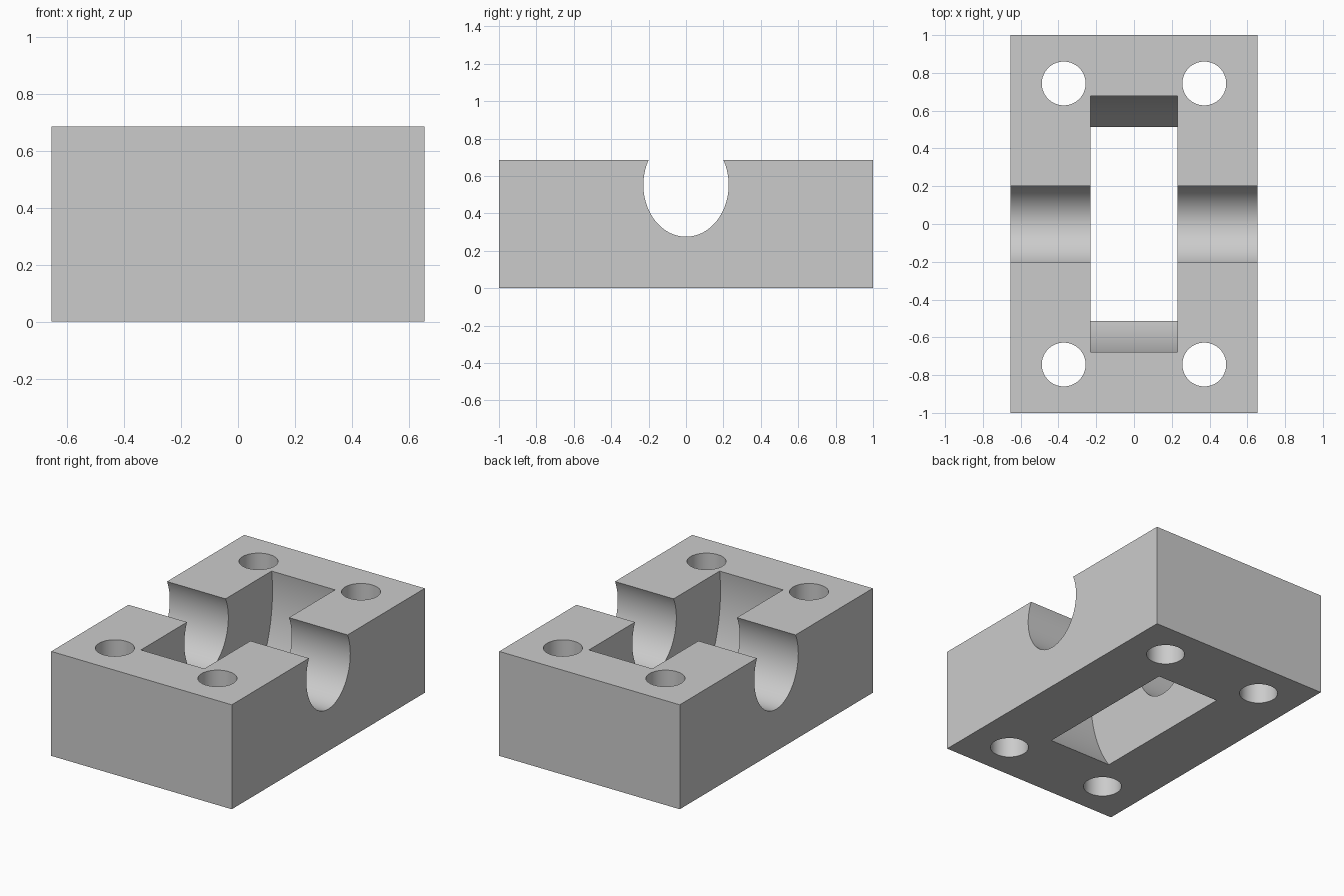
import bpy
import math
from mathutils import Matrix

cube = bpy.data.objects.get("Cube")
if cube:
    bpy.data.objects.remove(cube, do_unlink=True)

WIDTH, LENGTH, HEIGHT = 1.31, 2.0, 0.685
AXLE_Z = 0.552

grey = bpy.data.materials.new("plain grey")
grey.use_nodes = True
grey.diffuse_color = (0.6, 0.6, 0.6, 1)
grey.node_tree.nodes["Principled BSDF"].inputs["Base Color"].default_value = (0.6, 0.6, 0.6, 1)


def bake(obj, name, scale):
    obj.name = name
    obj.data.transform(Matrix.Diagonal((*scale, 1)))
    obj.data.materials.append(grey)
    return obj


def cylinder(name, scale, location, along_x=False, sides=64):
    """Unit cylinder scaled to half-width, half-height radii and full depth."""
    bpy.ops.mesh.primitive_cylinder_add(vertices=sides, radius=1, depth=1, location=location)
    obj = bpy.context.object
    if along_x:
        obj.data.transform(Matrix.Rotation(math.pi / 2, 4, 'Y'))
    return bake(obj, name, scale)


# Solid block
bpy.ops.mesh.primitive_cube_add(size=1, location=(0, 0, HEIGHT / 2))
block = bake(bpy.context.object, "bearing_block", (WIDTH, LENGTH, HEIGHT))

# Shaft groove across the block and curved wheel pocket in the middle
cutters = [
    cylinder("shaft_groove_cutter", (2, 0.228, 0.277), (0, 0, AXLE_Z), True, 96),
    cylinder("wheel_pocket_cutter", (0.46, 0.686, 0.833), (0, 0, AXLE_Z), True, 160),
]

# Four bolt holes
for x in (-1, 1):
    for y in (-1, 1):
        cutters.append(cylinder("bolt_hole_cutter", (0.116, 0.116, 2),
                                (x * 0.372, y * 0.744, HEIGHT / 2)))

bpy.context.view_layer.update()
bpy.ops.object.select_all(action='DESELECT')
block.select_set(True)
bpy.context.view_layer.objects.active = block
for cutter in cutters:
    cut = block.modifiers.new(cutter.name, 'BOOLEAN')
    cut.operation = 'DIFFERENCE'
    cut.solver = 'EXACT'
    cut.object = cutter
    bpy.ops.object.modifier_apply(modifier=cut.name)
    bpy.data.objects.remove(cutter, do_unlink=True)

# One colour everywhere, smooth curves with sharp edges
block.data.materials.clear()
block.data.materials.append(grey)
for face in block.data.polygons:
    face.material_index = 0
bpy.ops.object.shade_smooth_by_angle(angle=math.radians(30))
